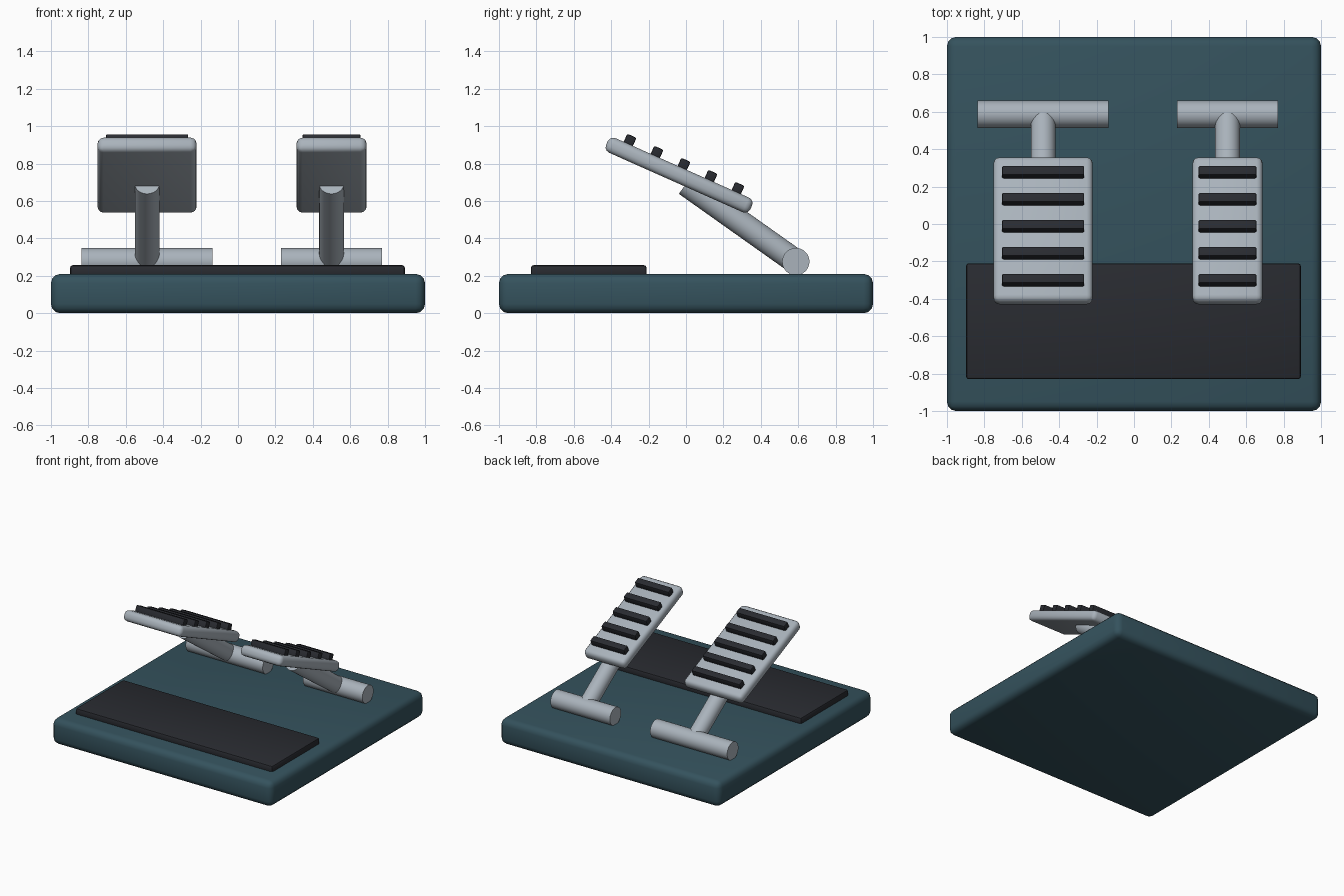
import bpy
from math import radians, atan2
from mathutils import Vector, Matrix

if "Cube" in bpy.data.objects:
    bpy.data.objects.remove(bpy.data.objects["Cube"])


def material(name, rgb):
    m = bpy.data.materials.new(name)
    m.diffuse_color = (*rgb, 1)
    m.use_nodes = True
    m.node_tree.nodes["Principled BSDF"].inputs["Base Color"].default_value = m.diffuse_color
    return m


TEAL = material("teal_paint", (0.035, 0.085, 0.11))
RUBBER = material("black_rubber", (0.022, 0.024, 0.03))
METAL = material("brushed_metal", (0.40, 0.45, 0.50))


def finish(obj, name, mat, bevel=0.0, segments=3):
    obj.name = name
    obj.data.materials.append(mat)
    if bevel:
        mod = obj.modifiers.new("Bevel", "BEVEL")
        mod.width = bevel
        mod.segments = segments
        bpy.ops.object.modifier_apply(modifier=mod.name)
    bpy.ops.object.shade_smooth_by_angle(angle=radians(35))
    return obj


def box(name, center, size, mat, bevel, tilt=0.0, segments=3):
    bpy.ops.mesh.primitive_cube_add(size=1)
    obj = bpy.context.object
    obj.data.transform(Matrix.Diagonal((*size, 1)))
    finish(obj, name, mat, bevel, segments)
    obj.location = center
    obj.rotation_euler = (tilt, 0, 0)
    return obj


def rod(name, start, end, radius, mat):
    a, b = Vector(start), Vector(end)
    d = b - a
    bpy.ops.mesh.primitive_cylinder_add(vertices=32, radius=radius, depth=d.length,
                                        location=(a + b) / 2)
    obj = bpy.context.object
    obj.rotation_euler = d.to_track_quat("Z", "Y").to_euler()
    return finish(obj, name, mat)


# Base slab and heel mat
box("base", (0, 0, 0.105), (2, 2, 0.21), TEAL, 0.05)
box("heel_mat", (-0.003, -0.52, 0.225), (1.79, 0.62, 0.064), RUBBER, 0.015, segments=2)

TILT = radians(-24)
TURN = Matrix.Rotation(TILT, 3, "X")


def pedal(side, x, plate_w, grip_w, hinge_w):
    # Hinge barrel lying on the base and the arm rising from it
    rod(side + "_hinge", (x - hinge_w / 2, 0.587, 0.276), (x + hinge_w / 2, 0.587, 0.276),
        0.073, METAL)
    rod(side + "_arm", (x, 0.587, 0.276), (x, 0.0, 0.692), 0.066, METAL)
    # Tilted foot plate with five rubber grips
    center = Vector((x, -0.037, 0.738))
    box(side + "_foot_plate", center, (plate_w, 0.845, 0.085), METAL, 0.032, TILT)
    for i in range(5):
        offset = TURN @ Vector((0, (i - 2) * 0.158, 0.06))
        box(f"{side}_grip_{i + 1}", center + offset, (grip_w, 0.054, 0.06), RUBBER,
            0.008, TILT, 2)


# Wide left pedal, narrow right pedal
pedal("left", -0.486, 0.53, 0.44, 0.70)
pedal("right", 0.50, 0.375, 0.31, 0.54)
